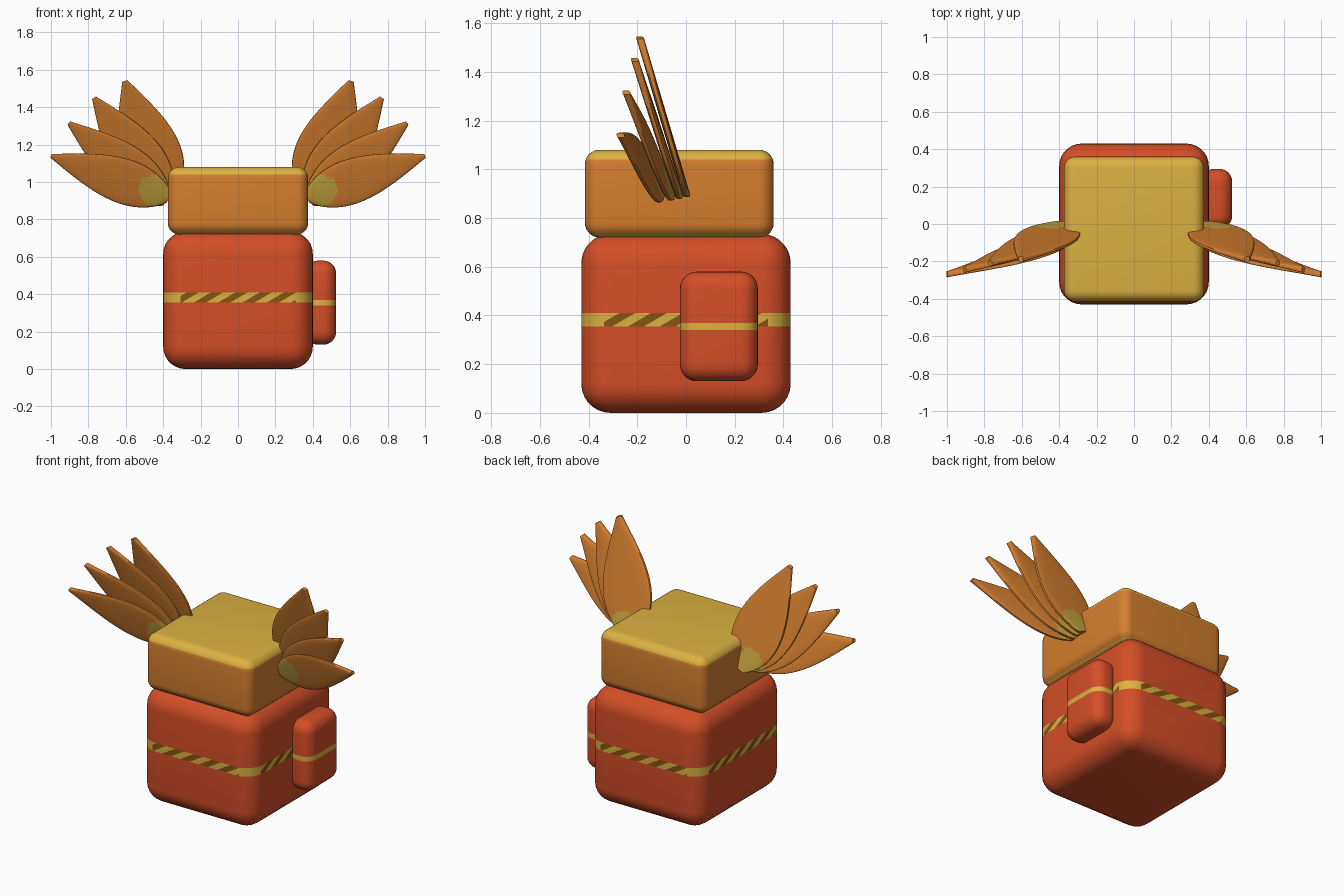
import bpy, bmesh, math
from mathutils import Vector

if "Cube" in bpy.data.objects:
    bpy.data.objects.remove(bpy.data.objects["Cube"])


def material(name, rgb):
    m = bpy.data.materials.new(name)
    m.diffuse_color = (*rgb, 1)
    m.use_nodes = True
    m.node_tree.nodes["Principled BSDF"].inputs["Base Color"].default_value = m.diffuse_color
    return m


RED = material("red", (0.66, 0.076, 0.02))
ORANGE = material("orange", (0.66, 0.21, 0.028))
YELLOW = material("yellow", (0.72, 0.44, 0.053))
BROWN = material("brown", (0.24, 0.09, 0.006))
OLIVE = material("olive yellow", (0.56, 0.37, 0.05))


def finish(name, bm, mats, rule):
    """Turn a bmesh into a smooth object, colouring faces by a rule."""
    bmesh.ops.recalc_face_normals(bm, faces=bm.faces[:])
    bm.normal_update()
    for f in bm.faces:
        f.material_index = rule(f.calc_center_median(), f.normal)
    me = bpy.data.meshes.new(name)
    bm.to_mesh(me)
    bm.free()
    for m in mats:
        me.materials.append(m)
    ob = bpy.data.objects.new(name, me)
    bpy.context.collection.objects.link(ob)
    bpy.ops.object.select_all(action='DESELECT')
    ob.select_set(True)
    bpy.context.view_layer.objects.active = ob
    bpy.ops.object.shade_smooth_by_angle(angle=math.radians(40))
    return ob


def rounded_box(lo, hi, radius, cuts=()):
    """Rounded box between two corners, with level cuts for colour bands."""
    lo, hi = Vector(lo), Vector(hi)
    bm = bmesh.new()
    bmesh.ops.create_cube(bm, size=1)
    for v in bm.verts:
        v.co = Vector([(lo[i] + hi[i]) / 2 + v.co[i] * (hi[i] - lo[i]) for i in range(3)])
    bmesh.ops.bevel(bm, geom=bm.edges[:], offset=radius, segments=7,
                    profile=0.5, affect='EDGES')
    for z in cuts:
        bmesh.ops.bisect_plane(bm, geom=bm.verts[:] + bm.edges[:] + bm.faces[:],
                               plane_co=(0, 0, z), plane_no=(0, 0, 1))
    return bm


# Body with a band of slanted dark stripes on its four flat sides
Z0, Z1, SLANT, HALF = 0.355, 0.41, 1.7, 0.065
SIDES = [(Vector((0, -1, 0)), Vector((1, 0, 0))), (Vector((1, 0, 0)), Vector((0, 1, 0))),
         (Vector((0, 1, 0)), Vector((-1, 0, 0))), (Vector((-1, 0, 0)), Vector((0, -1, 0)))]
body = rounded_box((-0.4, -0.43, 0.0), (0.4, 0.43, 0.735), 0.12, (Z0, Z1))
body.normal_update()


def in_band(c):
    return Z0 < c.z < Z1


for out, along in SIDES:
    for j in range(-6, 7):
        faces = [f for f in body.faces
                 if in_band(f.calc_center_median()) and f.normal.dot(out) > 0.99]
        geom = set(faces)
        for f in faces:
            geom.update(f.edges)
            geom.update(f.verts)
        bmesh.ops.bisect_plane(body, geom=list(geom),
                               plane_co=along * (j * HALF) + Vector((0, 0, 0.38)),
                               plane_no=along - Vector((0, 0, SLANT)))
        body.normal_update()


def body_rule(c, n):
    if not in_band(c):
        return 0
    for out, along in SIDES:
        if n.dot(out) > 0.99:
            u = c.dot(along) - SLANT * (c.z - 0.38)
            return 2 if math.floor(u / HALF) % 2 else 1
    return 1


finish("body", body, [RED, YELLOW, BROWN], body_rule)

# Side pouch with a plain band
finish("side_pouch", rounded_box((0.36, -0.025, 0.13), (0.525, 0.295, 0.58), 0.07, (0.34, 0.37)),
       [RED, YELLOW], lambda c, n: int(0.34 < c.z < 0.37))

# Lid block with yellow top and underside
finish("lid", rounded_box((-0.375, -0.415, 0.72), (0.375, 0.36, 1.08), 0.06, (0.735, 1.04)),
       [ORANGE, YELLOW], lambda c, n: int(c.z > 1.04 or c.z < 0.735))

# Feathers: root (x, z), tip (x, z), half width, depth at the bottom point, sideways lean
FEATHERS = [((0.38, 0.90), (0.605, 1.54), 0.165, (0.38, 0.90, 0.00), 0.0),
            ((0.38, 0.90), (0.77, 1.45), 0.140, (0.40, 0.89, -0.03), -0.04),
            ((0.38, 0.90), (0.905, 1.315), 0.125, (0.42, 0.87, -0.06), -0.11),
            ((0.37, 0.92), (1.0, 1.14), 0.120, (0.45, 0.86, -0.10), -0.157)]
RINGS, POINTS, THICK = 40, 40, 0.016


def feather(name, side, root, tip, width, ref, lean):
    root, tip = Vector(root), Vector(tip)
    axis = tip - root
    perp = Vector((-axis.y, axis.x)).normalized()
    bm = bmesh.new()
    rings = []
    for i in range(RINGS + 1):
        t = i / RINGS
        w = width * math.sin(math.pi * (0.93 * t + 0.03) ** 0.7)
        ring = []
        for k in range(POINTS):
            a = 2 * math.pi * k / POINTS
            p = root + axis * t + perp * (w * math.cos(a))
            s = math.sin(a)
            y = ref[2] + lean * (p.x - ref[0]) - 0.295 * (p.y - ref[1])
            y += math.copysign(abs(s) ** 0.45, s) * THICK if abs(s) > 1e-6 else 0
            ring.append(bm.verts.new((side * p.x, y, p.y)))
        rings.append(ring)
    for r, q in zip(rings, rings[1:]):
        for k in range(POINTS):
            m = (k + 1) % POINTS
            bm.faces.new((r[k], r[m], q[m], q[k]))
    bm.faces.new(rings[0])
    bm.faces.new(rings[-1])

    # Round olive spot where the feathers meet
    def rule(c, n):
        return int(abs(n.y) > 0.6 and math.hypot(abs(c.x) - 0.45, c.z - 0.955) < 0.082)
    finish(name, bm, [ORANGE, OLIVE], rule)


for side, label in ((1, "right"), (-1, "left")):
    for i, spec in enumerate(FEATHERS):
        feather(f"{label}_wing_feather_{i + 1}", side, *spec)
